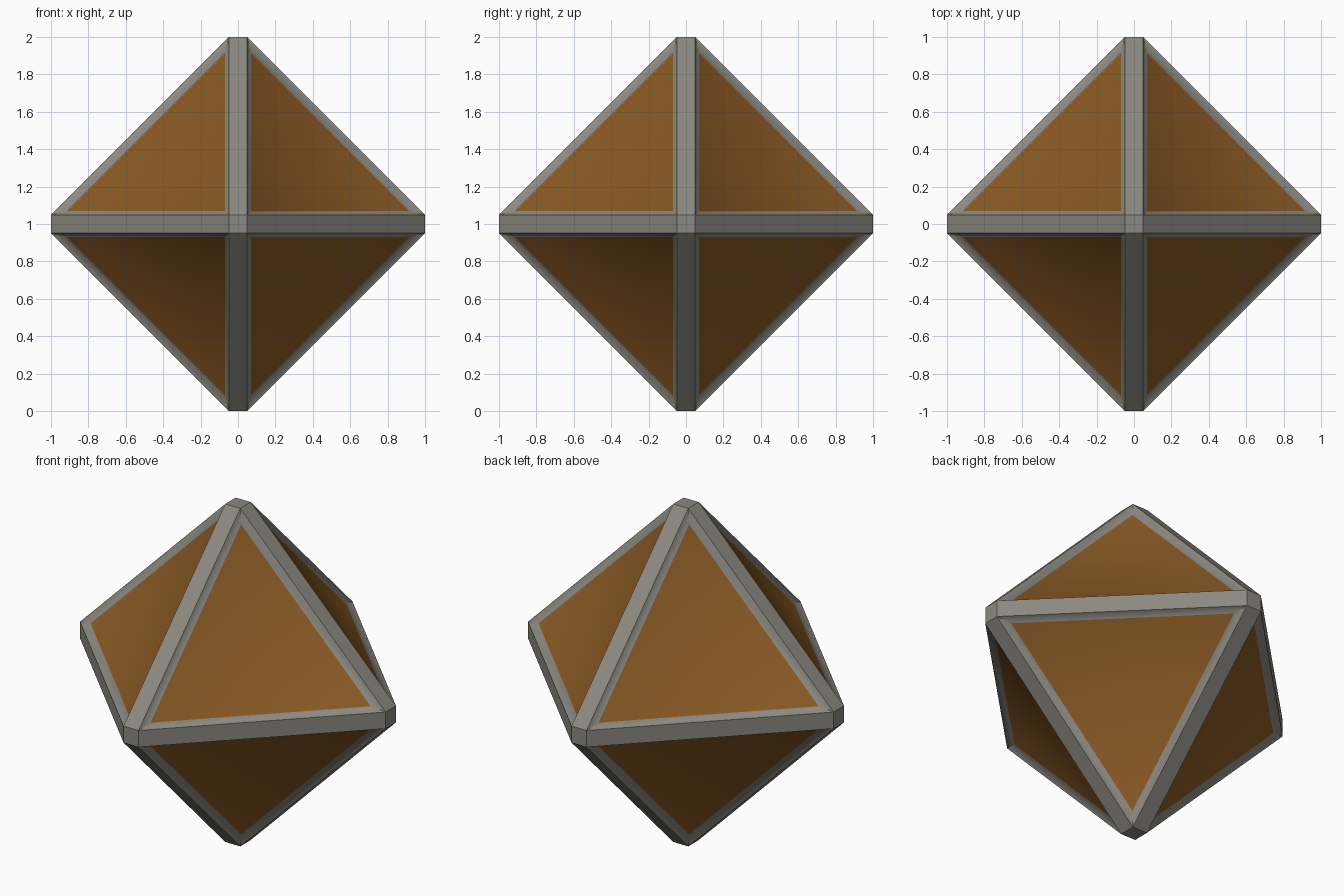
import bpy, bmesh, math
from itertools import product

if "Cube" in bpy.data.objects:
    bpy.data.objects.remove(bpy.data.objects["Cube"])

TIP = 0.049      # half width of the square tips and edge bars
BORDER = 0.042   # width of the sloped rim around each panel
DEPTH = 0.025    # how far each panel is sunk


def material(name, color):
    mat = bpy.data.materials.new(name)
    mat.diffuse_color = (*color, 1.0)
    mat.use_nodes = True
    mat.node_tree.nodes["Principled BSDF"].inputs["Base Color"].default_value = mat.diffuse_color
    return mat


# Octahedron with flattened tips and edges: hull of six small squares
bm = bmesh.new()
for axis, side, a, b in product(range(3), (-1, 1), (-TIP, TIP), (-TIP, TIP)):
    co = [a, b]
    co.insert(axis, side)
    bm.verts.new((co[0], co[1], co[2] + 1))
bmesh.ops.convex_hull(bm, input=bm.verts[:])
bmesh.ops.dissolve_limit(bm, angle_limit=math.radians(1),
                         verts=bm.verts[:], edges=bm.edges[:])
bmesh.ops.recalc_face_normals(bm, faces=bm.faces[:])

# Sunken panels with sloped rims on the eight triangles
panels = [f for f in bm.faces if len(f.verts) == 3]
bmesh.ops.inset_individual(bm, faces=panels, thickness=BORDER,
                           depth=-DEPTH, use_even_offset=True)
for f in panels:
    f.material_index = 1

mesh = bpy.data.meshes.new("framed_octahedron")
bm.to_mesh(mesh)
bm.free()
mesh.materials.append(material("frame_grey", (0.26, 0.25, 0.22)))
mesh.materials.append(material("panel_brown", (0.25, 0.1, 0.018)))

obj = bpy.data.objects.new("framed_octahedron", mesh)
bpy.context.collection.objects.link(obj)
bpy.context.view_layer.objects.active = obj
obj.select_set(True)
bpy.ops.object.shade_smooth_by_angle(angle=math.radians(34))
